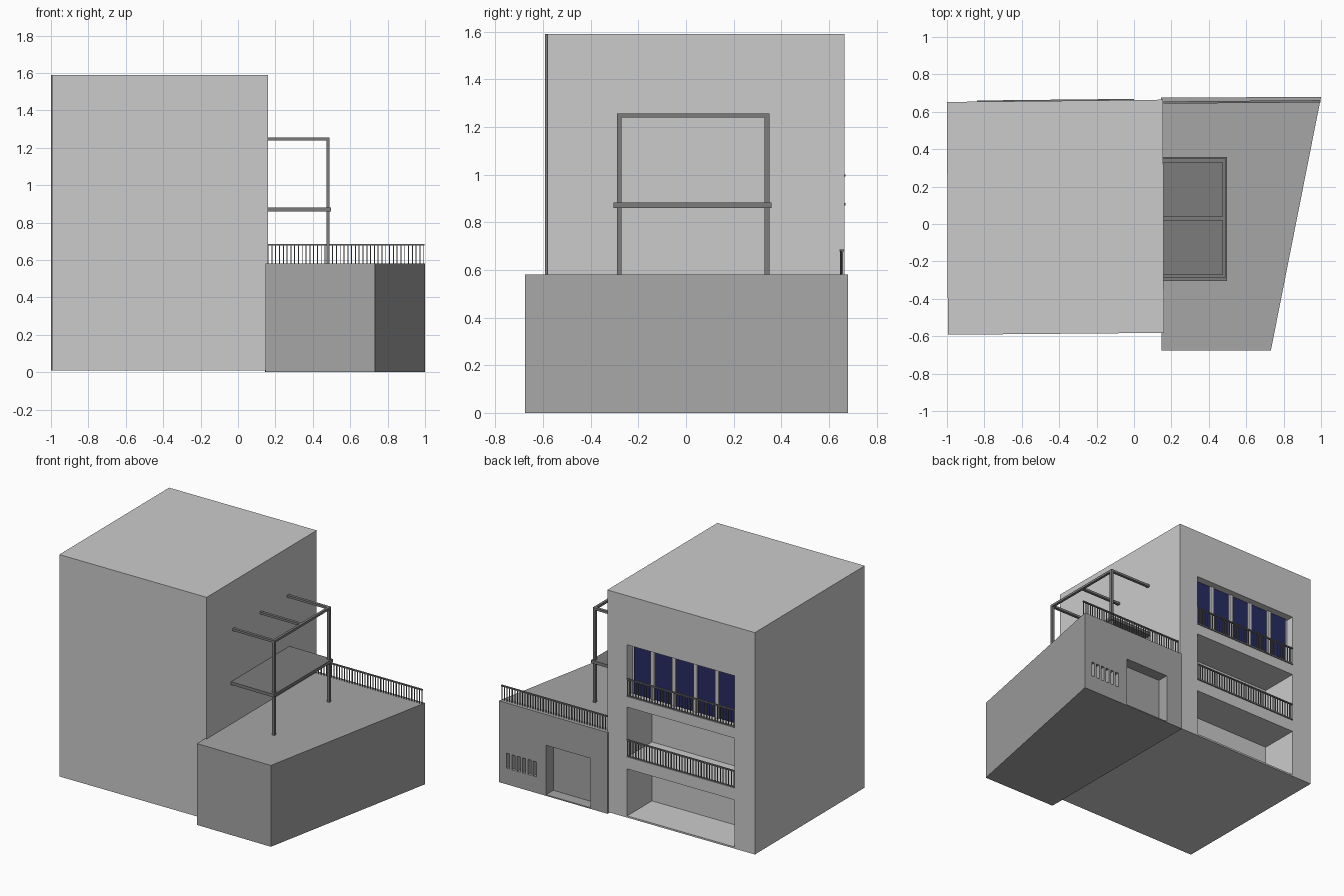
import bpy, bmesh

if "Cube" in bpy.data.objects:
    bpy.data.objects.remove(bpy.data.objects["Cube"])


def material(name, rgb):
    m = bpy.data.materials.new(name)
    m.diffuse_color = (*rgb, 1)
    m.use_nodes = True
    m.node_tree.nodes["Principled BSDF"].inputs["Base Color"].default_value = m.diffuse_color
    return m


GLASS = material("blue_glass", (0.02, 0.025, 0.12))
DARK = material("dark_grey", (0.38, 0.38, 0.38))
METAL = material("metal_grey", (0.2, 0.2, 0.2))


def add_prism(bm, pts, z0, z1):
    lo = [bm.verts.new((x, y, z0)) for x, y in pts]
    hi = [bm.verts.new((x, y, z1)) for x, y in pts]
    n = len(pts)
    bm.faces.new(lo[::-1])
    bm.faces.new(hi)
    for i in range(n):
        bm.faces.new((lo[i], lo[(i + 1) % n], hi[(i + 1) % n], hi[i]))


def box(x0, x1, y0, y1, z0, z1):
    return ([(x0, y0), (x1, y0), (x1, y1), (x0, y1)], z0, z1)


def build(name, prisms, mat=None):
    bm = bmesh.new()
    for p in prisms:
        add_prism(bm, *p)
    me = bpy.data.meshes.new(name)
    bm.to_mesh(me)
    bm.free()
    ob = bpy.data.objects.new(name, me)
    bpy.context.collection.objects.link(ob)
    if mat:
        me.materials.append(mat)
    return ob


def carve(target, prisms):
    cutter = build("cutter", prisms)
    mod = target.modifiers.new("openings", 'BOOLEAN')
    mod.operation, mod.solver, mod.object = 'DIFFERENCE', 'EXACT', cutter
    bpy.context.view_layer.objects.active = target
    bpy.ops.object.modifier_apply(modifier=mod.name)
    bpy.data.objects.remove(cutter)


def back_y(x):
    # back facade is slightly skewed in plan
    return 0.663 + 0.0105 * (x - 0.0)


def strip(x0, x1, yfun, d0, d1, z0, z1):
    # bar following the facade, between offsets d0 and d1 from it
    return ([(x0, yfun(x0) + d0), (x1, yfun(x1) + d0),
             (x1, yfun(x1) + d1), (x0, yfun(x0) + d1)], z0, z1)


def railing(name, x0, x1, yfun, z0, z1, count, bottom=True):
    parts = [strip(x0, x1, yfun, -0.006, 0.006, z1 - 0.008, z1)]
    if bottom:
        parts.append(strip(x0, x1, yfun, -0.006, 0.006, z0, z0 + 0.01))
    for i in range(count):
        x = x0 + 0.003 + (x1 - x0 - 0.006) * i / (count - 1)
        y = yfun(x)
        parts.append(box(x - .0025, x + .0025, y - .0025, y + .0025, z0, z1 - .004))
    build(name, parts, METAL)


# main block with three openings in the back facade
X0, X1 = -0.84, 0.0
main = build("main_block", [([(-0.995, -0.592), (0.16, -0.582),
                              (0.155, back_y(0.155)), (-1.0, back_y(-1))], 0.008, 1.59)])
carve(main, [strip(X0, X1, back_y, -depth, 0.1, z0, z1) for depth, z0, z1 in
             ((0.06, 0.875, 1.24), (0.28, 0.44, 0.795), (0.28, 0.02, 0.355))])

# five window panes and the pillars between them
pitch = (X1 - X0) / 5
build("window_panes", [strip(X0 + i * pitch + .016, X0 + (i + 1) * pitch - .016, back_y,
                             -0.062, -0.052, 0.875, 1.24) for i in range(5)], GLASS)
build("window_mullions", [strip(X0 + i * pitch - .014, X0 + i * pitch + .014, back_y,
                                -0.062, -0.042, 0.875, 1.24) for i in range(1, 5)])

# balcony railings
railing("upper_balcony_railing", X0, X1, back_y, 0.87, 1.0, 40)
railing("lower_balcony_railing", X0, X1, back_y, 0.44, 0.565, 40)

# low annex with doorway and vent slots
annex = build("annex", [([(0.148, -0.675), (0.732, -0.675),
                          (1.0, 0.68), (0.145, 0.675)], 0.0, 0.58)], DARK)
slots = [box(0.705 + i * .042, 0.73 + i * .042, 0.64, 0.75, 0.115, 0.222) for i in range(6)]
carve(annex, [box(0.28, 0.63, 0.595, 0.75, 0.008, 0.36)] + slots)

# roof terrace railing
railing("terrace_railing", 0.158, 0.996, lambda x: 0.648 + 0.008 * x, 0.58, 0.685, 42, False)

# pergola: posts, cross beam, three rafters and the canopy slab
W = 0.01
for side, y in (("front", -0.28), ("back", 0.34)):
    build(side + "_pergola_post", [box(0.472, 0.49, y - W, y + W, 0.578, 1.25)], METAL)
build("pergola_beam", [box(0.472, 0.49, -0.29, 0.35, 1.24, 1.256)], METAL)
build("pergola_rafters", [box(0.155, 0.49, y - W, y + W, 1.24, 1.256)
                          for y in (-0.28, 0.03, 0.34)], METAL)
build("canopy_slab", [box(0.155, 0.497, -0.305, 0.358, 0.86, 0.882)], METAL)
